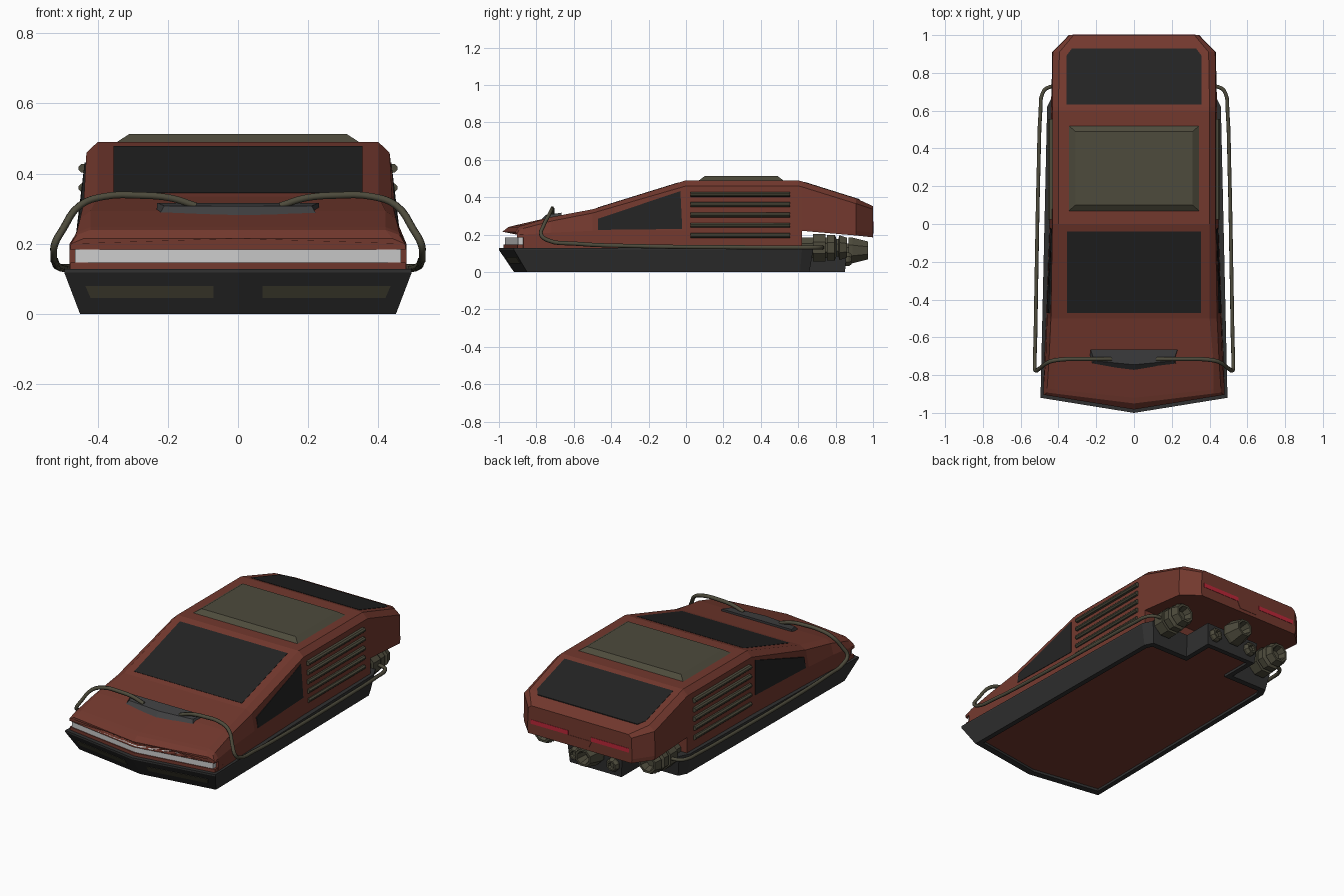
import bpy, bmesh, math
from mathutils import Vector

if "Cube" in bpy.data.objects:
    bpy.data.objects.remove(bpy.data.objects["Cube"])


def material(name, rgb):
    m = bpy.data.materials.new(name)
    m.diffuse_color = (*rgb, 1)
    m.use_nodes = True
    m.node_tree.nodes["Principled BSDF"].inputs["Base Color"].default_value = m.diffuse_color
    return m


RED = material("rust_red", (0.17, 0.04, 0.027))
DARK = material("dark_hull", (0.03, 0.03, 0.03))
GLASS = material("black_glass", (0.017, 0.017, 0.017))
OLIVE = material("olive_metal", (0.075, 0.07, 0.045))
GREY = material("scoop_grey", (0.05, 0.05, 0.052))
WHITE = material("headlight", (0.6, 0.6, 0.6))
TAIL = material("tail_light", (0.5, 0.02, 0.04))


def finish(name, bm, mat):
    bmesh.ops.recalc_face_normals(bm, faces=bm.faces)
    me = bpy.data.meshes.new(name)
    bm.to_mesh(me)
    bm.free()
    me.materials.append(mat)
    ob = bpy.data.objects.new(name, me)
    bpy.context.collection.objects.link(ob)
    return ob


def loft(name, rings, mat):
    """Skin a list of equal-length closed rings and cap both ends."""
    bm = bmesh.new()
    vs = [[bm.verts.new(p) for p in r] for r in rings]
    n = len(rings[0])
    for a, b in zip(vs, vs[1:]):
        for i in range(n):
            j = (i + 1) % n
            bm.faces.new((a[i], a[j], b[j], b[i]))
    bm.faces.new(vs[0])
    bm.faces.new(vs[-1])
    return finish(name, bm, mat)


def prism(name, pts, vec, mat):
    return loft(name, [pts, [Vector(p) + Vector(vec) for p in pts]], mat)


def mirrored(half):
    """Half outline; add the -x half."""
    return half + [(-p[0], *p[1:]) for p in reversed(half) if p[0] != 0]


def mirror(ob):
    ob.modifiers.new("mirror", 'MIRROR')
    return ob


def lathe(name, x, z, profile, mat, sides=8):
    """Faceted turned part along y, from (y, radius) pairs."""
    rings = [[(x + r * math.cos(math.tau * (i + .5) / sides), y,
               z + r * math.sin(math.tau * (i + .5) / sides)) for i in range(sides)]
             for y, r in profile]
    return loft(name, rings, mat)


# Dark lower hull with stepped tail and recessed belly
top = [(0, -1.0), (.495, -.92), (.46, .62), (.43, .68), (.18, .68), (.18, .86)]
low = [(0, -.92), (.45, -.85), (.435, .61), (.41, .66), (.17, .66), (.17, .85)]
inset = [(0, -.88), (.42, -.815), (.405, .59), (.39, .625), (.14, .625), (.14, .82)]
loft("lower_hull", [mirrored([(x, y, z) for x, y in o]) for o, z in
                    ((inset, .018), (inset, 0), (low, 0), (top, .118), (top, .128))], DARK)
prism("belly_panel", mirrored([(x, y, .015) for x, y in inset]), (0, 0, .006), RED)

# Red body: half cross sections (y, nose sweep, points from sill to roof edge)
sections = [
    (-.982, .078, [(.478, .184), (.478, .19), (.476, .2), (.44, .215)]),
    (-.95, .06, [(.48, .184), (.48, .2), (.46, .225), (.42, .24)]),
    (-.92, .05, [(.48, .184), (.48, .2), (.46, .232), (.42, .248)]),
    (-.92, .05, [(.48, .12), (.48, .2), (.46, .232), (.42, .248)]),
    (-.72, 0, [(.475, .12), (.468, .21), (.45, .272), (.42, .294)]),
    (-.5, 0, [(.465, .12), (.46, .22), (.44, .315), (.40, .335)]),
    (0, 0, [(.447, .12), (.442, .22), (.432, .46), (.40, .49)]),
    (.6, 0, [(.44, .12), (.438, .22), (.432, .46), (.40, .49)]),
    (.62, 0, [(.44, .12), (.438, .23), (.432, .455), (.40, .484)]),
    (.62, 0, [(.44, .22), (.438, .23), (.432, .455), (.40, .484)]),
    (.91, 0, [(.43, .195), (.433, .22), (.43, .365), (.395, .393)]),
    (1.0, 0, [(.34, .185), (.345, .21), (.34, .335), (.32, .352)]),
]
rings = []
for y, sweep, pts in sections:
    half = [(0, y, pts[0][1])]
    half += [(x, y + sweep * x / .48, z) for x, z in pts]
    half.append((0, y, pts[-1][1]))
    rings.append(mirrored(half))
loft("body", rings, RED)


def vee(name, w, y, drop, back, z, h, mat):
    """Chevron bar pointing forward."""
    return prism(name, [(0, y, z), (w, y + drop, z), (w, y + drop + back, z),
                        (0, y + back, z), (-w, y + drop + back, z), (-w, y + drop, z)],
                 (0, 0, h), mat)


# Chin and light bar under the overhanging nose
vee("chin", .478, -.975, .075, .08, .12, .027, RED)
vee("headlight_bar", .465, -.968, .07, .06, .147, .037, WHITE)


# Lower front lamps on the sloping bow
def bow(x, z):
    t = z / .118
    return (x, -.923 - .08 * t + (.07 + .01 * t) * x / (.45 + .045 * t), z)


mirror(prism("bow_lamp", [bow(.07, .045), bow(.42, .045), bow(.435, .08), bow(.07, .08)],
             (0, .02, 0), OLIVE))


# Windscreen and rear window follow the roof slopes
def front_z(y):
    return .49 + .31 * y + .0015


def rear_z(y):
    return .484 - .314 * (y - .62) + .002


prism("windscreen", [(x, y, front_z(y)) for x, y in
                     ((-.355, -.47), (.355, -.47), (.355, -.04), (-.355, -.04))],
      (0, 0, -.02), GLASS)
prism("rear_window", [(x, y, rear_z(y)) for x, y in
                      ((-.358, .632), (.358, .632), (.358, .89), (.33, .928),
                       (-.33, .928), (-.358, .89))], (0, 0, -.02), GLASS)

# Side windows
mirror(prism("side_window", [(.462, -.47, .225), (.452, -.47, .285),
                             (.437, -.03, .432), (.445, -.02, .23)], (-.02, 0, 0), GLASS))

# Roof plate with sloping edges
loft("roof_plate", [[(sx * w, .295 + sy * d, z) for sx, sy in
                     ((-1, -1), (1, -1), (1, 1), (-1, 1))]
                    for w, d, z in ((.345, .225, .485), (.345, .225, .49), (.31, .195, .513))], OLIVE)

# Side louvres
for i in range(5):
    z = .415 - .055 * i
    mirror(prism(f"louvre_{i + 1}", [(.425, .025, z - .014), (.447, .025, z - .012), (.455, .025, z - .004),
                                     (.455, .025, z + .004), (.447, .025, z + .012), (.425, .025, z + .014)],
                 (0, .53, 0), OLIVE))

# Hood scoop
loft("hood_scoop", [[(-.235, -.67, .265), (.235, -.67, .265), (.235, -.755, .265), (0, -.79, .265),
                     (-.235, -.755, .265)],
                    [(-.23, -.665, .317), (.23, -.665, .317), (.21, -.725, .308), (0, -.745, .308),
                     (-.21, -.725, .308)]], GREY)

# Pipes from scoop, over the wings and back to the engines
path = [(.12, -.715, .308), (.19, -.715, .33), (.28, -.715, .338), (.38, -.717, .335), (.45, -.73, .31),
        (.5, -.765, .24), (.522, -.775, .2), (.525, -.74, .17), (.522, -.6, .152), (.516, -.25, .138),
        (.505, .3, .132), (.495, .6, .131), (.485, .69, .131), (.46, .72, .131), (.38, .73, .131)]
for side, s in (("right", 1), ("left", -1)):
    cu = bpy.data.curves.new(f"{side}_pipe", 'CURVE')
    cu.dimensions = '3D'
    cu.bevel_depth = .011
    cu.bevel_resolution = 1
    cu.resolution_u = 4
    cu.use_fill_caps = True
    sp = cu.splines.new('BEZIER')
    sp.bezier_points.add(len(path) - 1)
    for bp, (x, y, z) in zip(sp.bezier_points, path):
        bp.co = (s * x, y, z)
        bp.handle_left_type = bp.handle_right_type = 'AUTO'
    cu.materials.append(OLIVE)
    bpy.context.collection.objects.link(bpy.data.objects.new(f"{side}_pipe", cu))

# Engines: stepped side thrusters, large centre nozzle and small pods
for side, x in (("right", .345), ("left", -.345)):
    lathe(f"{side}_engine", x, .13, [(.62, .06), (.68, .06), (.68, .08), (.745, .08), (.745, .06), (.755, .06),
                                     (.755, .074), (.795, .074), (.805, .05), (.815, .05), (.82, .072),
                                     (.86, .058), (.86, .045), (.82, .03)], OLIVE)
    lathe(f"{side}_pod", x * .36, .068, [(.84, .04), (.87, .04), (.885, .03), (.885, .02), (.87, .015)], OLIVE)
lathe("centre_nozzle", 0, .115, [(.8, .04), (.87, .04), (.87, .074), (.89, .074), (.972, .052),
                                 (.972, .04), (.91, .025)], OLIVE)

# Tail lights and rear plate
mirror(prism("tail_light", [(.075, .99, .245), (.325, .99, .245), (.325, .99, .27), (.075, .99, .27)],
             (0, .012, 0), TAIL))
prism("rear_plate", [(-.08, .99, .245), (-.06, .99, .205), (.06, .99, .205), (.08, .99, .245)],
      (0, .012, 0), RED)
